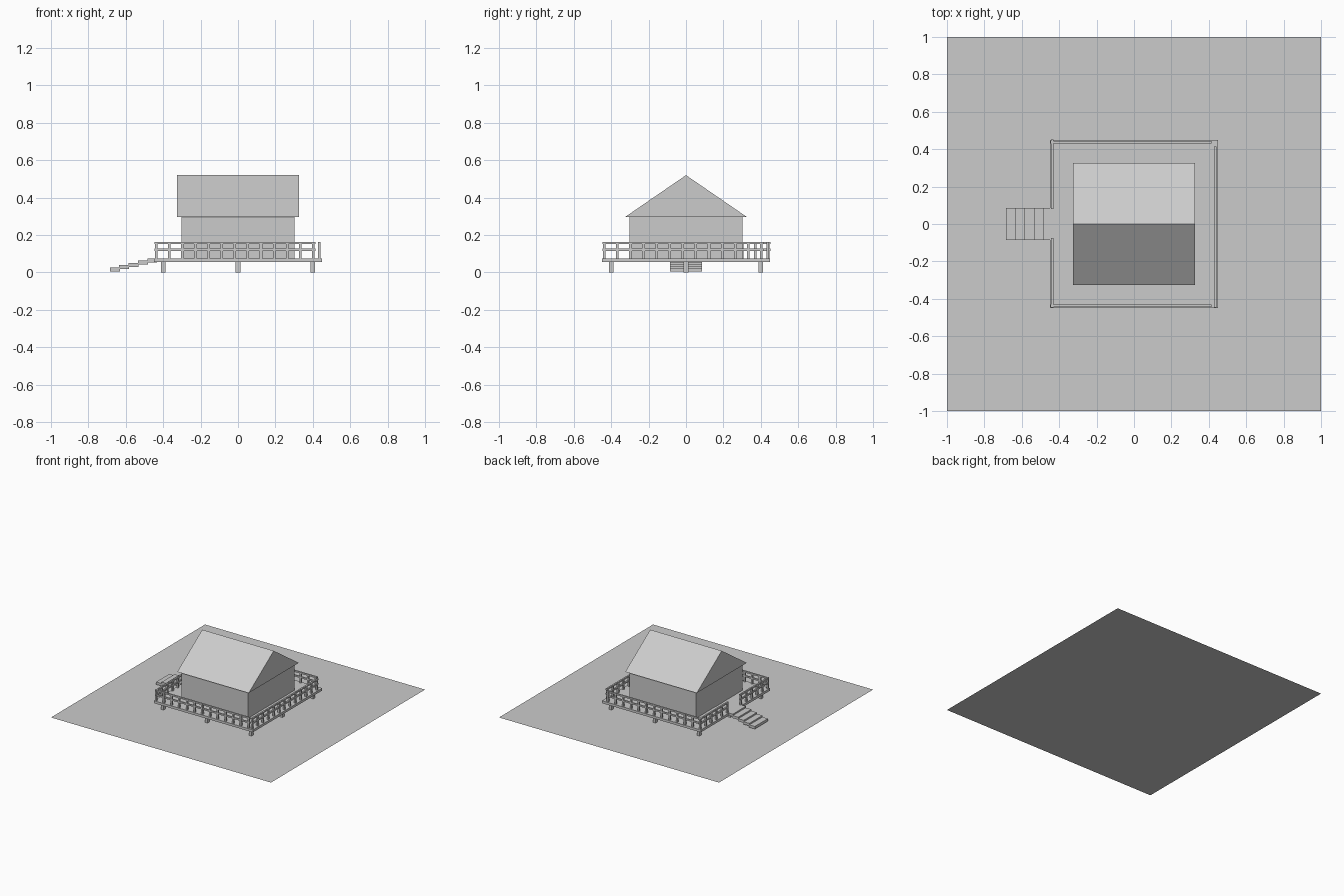
import bpy, bmesh
from mathutils import Matrix, Vector

if "Cube" in bpy.data.objects:
    bpy.data.objects.remove(bpy.data.objects["Cube"])


def make(name, bm):
    me = bpy.data.meshes.new(name)
    bm.to_mesh(me)
    bm.free()
    ob = bpy.data.objects.new(name, me)
    bpy.context.collection.objects.link(ob)
    return ob


def boxes(name, items):
    """One object from (min corner, max corner) boxes."""
    bm = bmesh.new()
    for lo, hi in items:
        lo, hi = Vector(lo), Vector(hi)
        m = Matrix.Translation((lo + hi) / 2) @ Matrix.Diagonal((*(hi - lo), 1))
        bmesh.ops.create_cube(bm, size=1, matrix=m)
    return make(name, bm)


def panel(name, verts):
    bm = bmesh.new()
    bm.faces.new([bm.verts.new(v) for v in verts])
    return make(name, bm)


# flat ground sheet
panel("ground_sheet", [(-1, -1, 0), (1, -1, 0), (1, 1, 0), (-1, 1, 0)])

# stilts around the deck edge, and the deck
boxes("stilts", [((x - .0125, y - .0125, 0), (x + .0125, y + .0125, .056))
                 for x in (-.4, 0, .4) for y in (-.4, 0, .4) if (x, y) != (0, 0)])
boxes("deck", [((-.45, -.45, .055), (.45, .45, .075))])

# cabin walls
boxes("walls", [((-.303, -.303, .075), (.303, .303, .298))])

# solid gable roof, ridge along x
bm = bmesh.new()
tri = bm.faces.new([bm.verts.new((-.325, y, z))
                    for y, z in ((-.325, .297), (0, .52), (.325, .297))])
ext = bmesh.ops.extrude_face_region(bm, geom=[tri], use_keep_orig=True)
bmesh.ops.translate(bm, vec=(.65, 0, 0),
                    verts=[g for g in ext["geom"] if isinstance(g, bmesh.types.BMVert)])
bmesh.ops.recalc_face_normals(bm, faces=bm.faces)
make("gable_roof", bm)

# door and window sheets on the left wall
for name, y0, y1, z0, z1 in (("door", -.05, .05, .075, .227),
                             ("window", -.25, -.15, .182, .238)):
    panel(name, [(-.305, y0, z0), (-.305, y1, z0), (-.305, y1, z1), (-.305, y0, z1)])

# steps down to the ground
boxes("steps", [((-.685 + .05 * i, -.085, .006 + .012 * i),
                 (-.632 + .05 * i, .085, .027 + .012 * i)) for i in range(5)])


# railings: posts every 0.07 with two rails
def railing(name, axis, side, start, count):
    items = []

    def add(a0, a1, half, z0, z1):
        lo, hi = (a0, side - half), (a1, side + half)
        if axis == "y":
            lo, hi = lo[::-1], hi[::-1]
        items.append(((*lo, z0), (*hi, z1)))

    for i in range(count):
        a = start + .07 * i
        add(a - .007, a + .007, .007, .075, .163)
    for z in (.121, .158):
        add(start - .009, start + .07 * (count - 1) + .012, .006, z - .006, z + .006)
    boxes(name, items)


railing("front_railing", "x", -.437, -.437, 13)
railing("back_railing", "x", .437, -.437, 13)
railing("right_railing", "y", .434, -.437, 13)
railing("left_railing_front", "y", -.437, -.437, 6)
railing("left_railing_back", "y", -.437, .09, 6)
